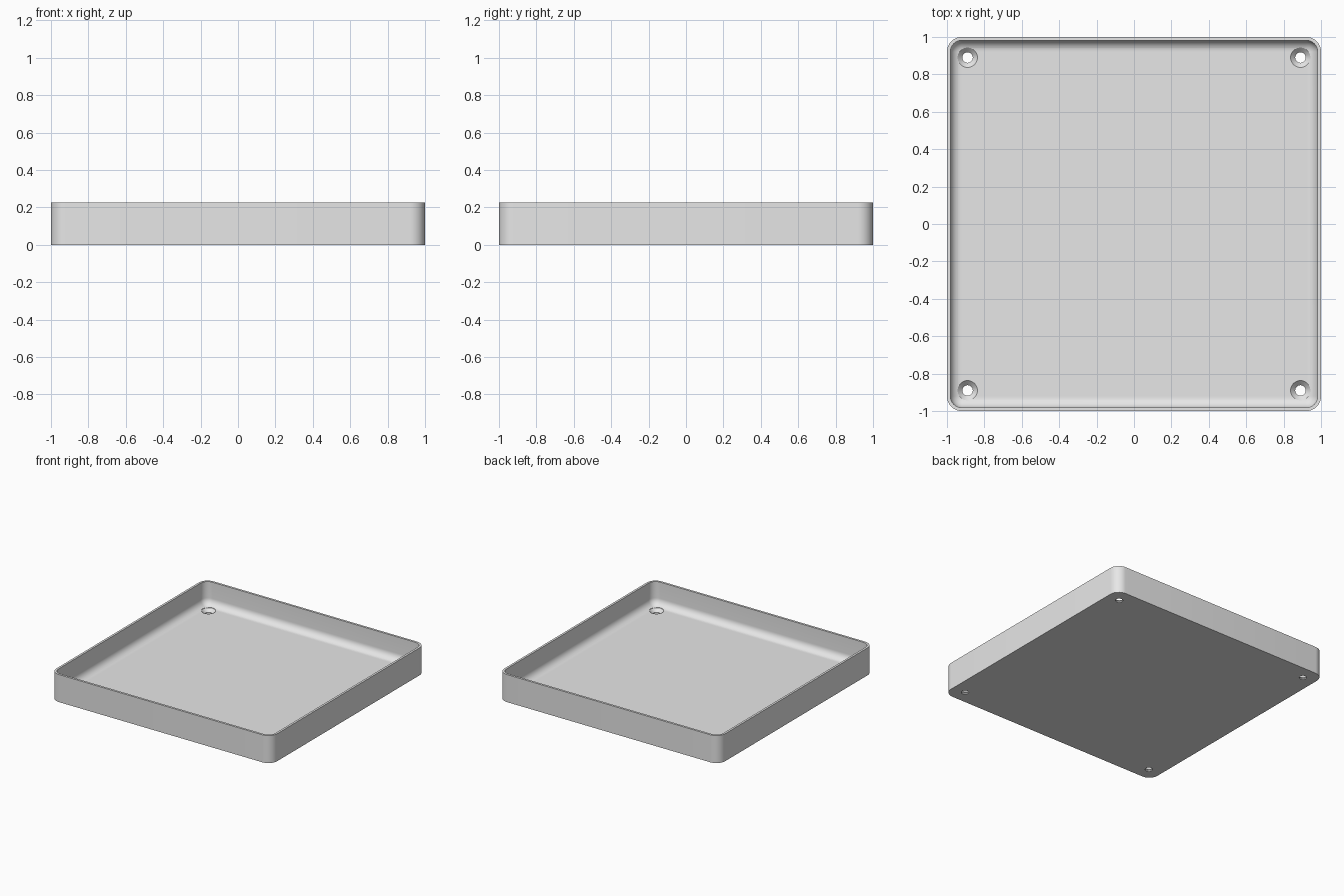
import bpy, bmesh, math

cube = bpy.data.objects.get("Cube")
if cube:
    bpy.data.objects.remove(cube, do_unlink=True)

HEIGHT, FLOOR, WALL = 0.225, 0.034, 0.018
CORNER, FILLET = 0.08, 0.058
HOLE_POS, HOLE_R, SINK_R = 0.89, 0.028, 0.053

grey = bpy.data.materials.new("plain grey")
grey.use_nodes = True
grey.diffuse_color = (0.8, 0.8, 0.8, 1)
grey.node_tree.nodes["Principled BSDF"].inputs["Base Color"].default_value = (0.8, 0.8, 0.8, 1)


def rounded_square(inset, steps=10):
    """Outline of the tray, moved inward by inset."""
    c, r = 1 - CORNER, CORNER - inset
    pts = []
    for q in range(4):
        mid = math.pi / 4 + q * math.pi / 2
        cx = math.copysign(c, math.cos(mid))
        cy = math.copysign(c, math.sin(mid))
        for i in range(steps + 1):
            a = (q + i / steps) * math.pi / 2
            pts.append((cx + r * math.cos(a), cy + r * math.sin(a)))
    return pts


def loft(name, rings):
    """Closed solid through a stack of rings, capped at both ends."""
    bm = bmesh.new()
    loops = [[bm.verts.new((x, y, z)) for x, y in pts] for pts, z in rings]
    n = len(loops[0])
    for a, b in zip(loops, loops[1:]):
        for i in range(n):
            j = (i + 1) % n
            bm.faces.new((a[i], a[j], b[j], b[i]))
    bm.faces.new(loops[0][::-1])
    bm.faces.new(loops[-1])
    bmesh.ops.recalc_face_normals(bm, faces=bm.faces)
    mesh = bpy.data.meshes.new(name)
    bm.to_mesh(mesh)
    bm.free()
    mesh.materials.append(grey)
    obj = bpy.data.objects.new(name, mesh)
    bpy.context.collection.objects.link(obj)
    return obj


def circle(x, y, r, n=40):
    return [(x + r * math.cos(2 * math.pi * i / n), y + r * math.sin(2 * math.pi * i / n))
            for i in range(n)]


# Tray: outer wall, rim, inner wall, rounded floor edge
rings = [(rounded_square(0), 0), (rounded_square(0), HEIGHT), (rounded_square(WALL), HEIGHT)]
for i in range(11):
    a = i / 10 * math.pi / 2
    rings.append((rounded_square(WALL + FILLET * (1 - math.cos(a))),
                  FLOOR + FILLET * (1 - math.sin(a))))
tray = loft("tray", rings)

# Countersunk screw holes in the four corners
cutters = []
for sx in (-1, 1):
    for sy in (-1, 1):
        x, y = sx * HOLE_POS, sy * HOLE_POS
        cutter = loft("hole_cutter", [
            (circle(x, y, HOLE_R), -0.05),
            (circle(x, y, HOLE_R), FLOOR - (SINK_R - HOLE_R)),
            (circle(x, y, SINK_R), FLOOR),
            (circle(x, y, SINK_R), FLOOR + 0.08)])
        cutter.hide_render = True
        cutters.append(cutter)
        mod = tray.modifiers.new("screw_hole", 'BOOLEAN')
        mod.operation = 'DIFFERENCE'
        mod.solver = 'EXACT'
        mod.object = cutter

# Apply the holes, then shade smooth with sharp edges kept
bpy.ops.object.select_all(action='DESELECT')
tray.select_set(True)
bpy.context.view_layer.objects.active = tray
for mod in list(tray.modifiers):
    bpy.ops.object.modifier_apply(modifier=mod.name)
for cutter in cutters:
    bpy.data.objects.remove(cutter, do_unlink=True)
bpy.ops.object.shade_smooth_by_angle(angle=math.radians(30))
